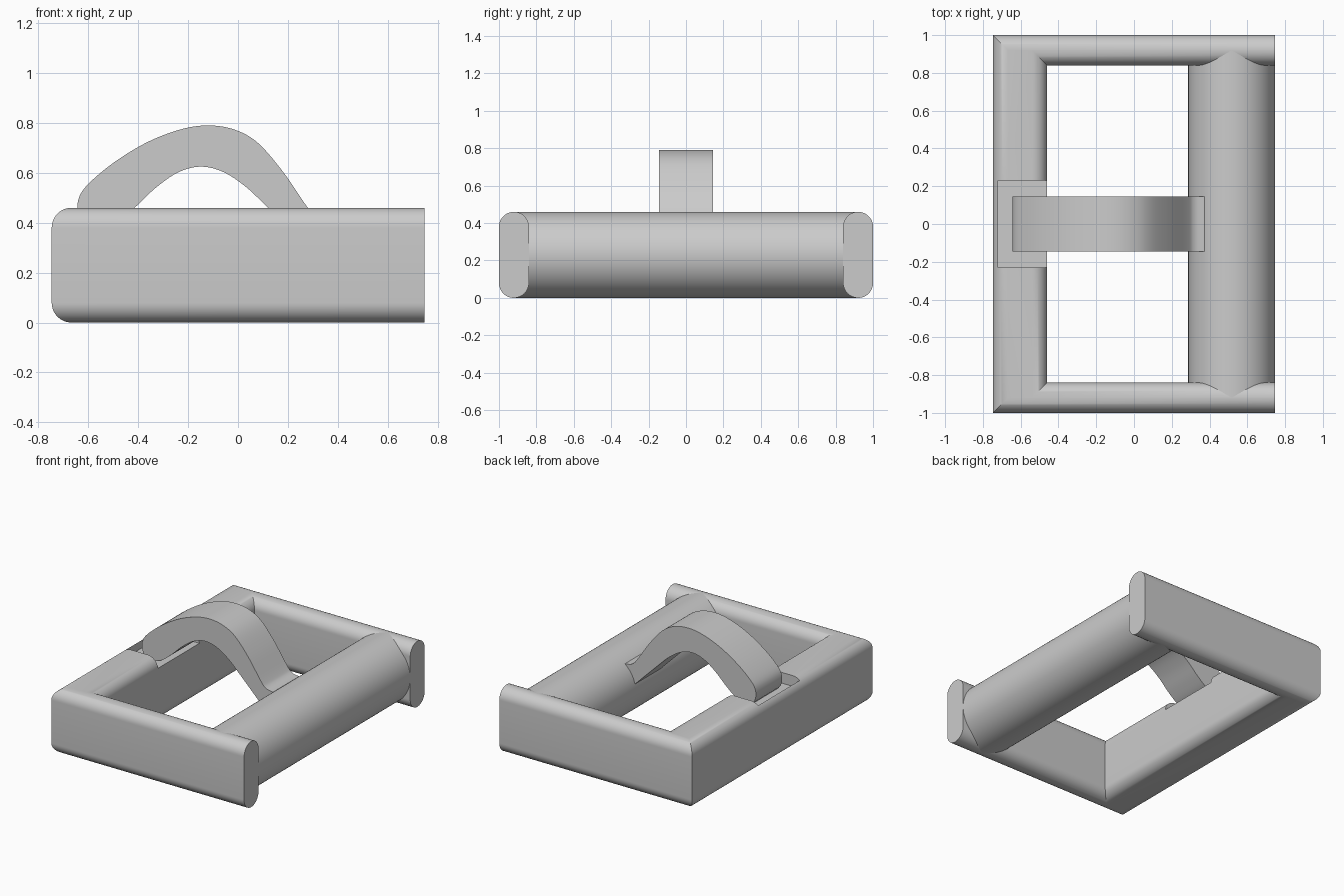
import bpy, bmesh, math
from mathutils import geometry, Vector

if "Cube" in bpy.data.objects:
    bpy.data.objects.remove(bpy.data.objects["Cube"], do_unlink=True)

GREY = (0.6, 0.6, 0.6, 1)
metal = bpy.data.materials.new("plain grey")
metal.diffuse_color = GREY
metal.use_nodes = True
metal.node_tree.nodes["Principled BSDF"].inputs["Base Color"].default_value = GREY

HEIGHT, END, RADIUS = 0.46, 0.747, 0.0795
ROLLER_X, ROLLER_R = END - 0.23, 0.23


def loft(name, rings):
    """Skin a stack of matching outlines and cap both ends."""
    bm = bmesh.new()
    loops = [[bm.verts.new(p) for p in ring] for ring in rings]
    n = len(loops[0])
    for a, b in zip(loops, loops[1:]):
        for i in range(n):
            j = (i + 1) % n
            bm.faces.new((a[i], a[j], b[j], b[i]))
    bm.faces.new(loops[0][::-1])
    bm.faces.new(loops[-1])
    bmesh.ops.recalc_face_normals(bm, faces=bm.faces)
    mesh = bpy.data.meshes.new(name)
    bm.to_mesh(mesh)
    bm.free()
    mesh.materials.append(metal)
    obj = bpy.data.objects.new(name, mesh)
    bpy.context.collection.objects.link(obj)
    return obj


def activate(obj):
    bpy.ops.object.select_all(action="DESELECT")
    obj.select_set(True)
    bpy.context.view_layer.objects.active = obj


def smooth(obj):
    activate(obj)
    bpy.ops.object.shade_smooth_by_angle(angle=math.radians(30))


def spline(points, steps=6):
    """Smooth curve through a few side-view points."""
    pts = [Vector(p) for p in points]
    pts = [2 * pts[0] - pts[1]] + pts + [2 * pts[-1] - pts[-2]]
    out = []
    for a, b, c, d in zip(pts, pts[1:], pts[2:], pts[3:]):
        out += geometry.interpolate_bezier(b, b + (c - a) / 6, c - (d - b) / 6, c, steps + 1)[:-1]
    return out + [pts[-2]]


# Open frame: a U-shaped outline, inset towards top and bottom for rounded edges
def frame_ring(z, inset):
    xo, xi = -END + inset, -0.46 - inset
    yo, yi = 1 - inset, 0.84 + inset
    return [(x, y, z) for x, y in
            ((END, -yo), (END, -yi), (xi, -yi), (xi, yi),
             (END, yi), (END, yo), (xo, yo), (xo, -yo))]


STEPS = 12
rings = []
for k in range(STEPS + 1):
    t = math.pi / 2 * k / STEPS
    rings.append((RADIUS * (1 - math.cos(t)), RADIUS * (1 - math.sin(t))))
levels = rings + [(HEIGHT - z, d) for z, d in reversed(rings)]
frame = loft("frame", [frame_ring(z, d) for z, d in levels])

# Pocket in the crossbar that seats the root of the prong
cutter = loft("pocket_cutter", [[(-0.72, -0.23, z), (-0.3, -0.23, z),
                                 (-0.3, 0.23, z), (-0.72, 0.23, z)] for z in (0.385, 0.6)])
cutter.hide_render = True
cut = frame.modifiers.new("pocket", "BOOLEAN")
cut.operation = "DIFFERENCE"
cut.solver = "EXACT"
cut.object = cutter
activate(frame)
bpy.ops.object.modifier_apply(modifier=cut.name)
bpy.data.objects.remove(cutter, do_unlink=True)
smooth(frame)

# Round bar across the open end
circle = [2 * math.pi * i / 96 for i in range(96)]
roller = loft("roller", [[(ROLLER_X + ROLLER_R * math.cos(a), y, 0.23 + ROLLER_R * math.sin(a))
                          for a in circle] for y in (-0.92, 0.92)])
smooth(roller)

# Arched prong: outer curve, tip hugging the roller, then inner curve
outer = spline([(-0.61, 0.388), (-0.635, 0.42), (-0.643, 0.48), (-0.61, 0.545), (-0.5, 0.64),
                (-0.36, 0.725), (-0.22, 0.777), (-0.11, 0.79), (-0.01, 0.772), (0.08, 0.72),
                (0.18, 0.605), (0.28, 0.46), (0.32, 0.42), (0.375, 0.408)])
tip = [Vector((ROLLER_X - ROLLER_R * math.cos(a), 0.23 + ROLLER_R * math.sin(a)))
       for a in (math.radians(d) for d in range(46, 16, -6))]
inner = spline([(0.296, 0.285), (0.12, 0.46), (0.03, 0.545), (-0.06, 0.604), (-0.15, 0.625),
                (-0.24, 0.602), (-0.33, 0.54), (-0.415, 0.46), (-0.49, 0.402), (-0.55, 0.386)])
profile = outer + tip + inner
prong = loft("prong", [[(p.x, y, p.y) for p in profile] for y in (-0.145, 0.145)])
smooth(prong)
